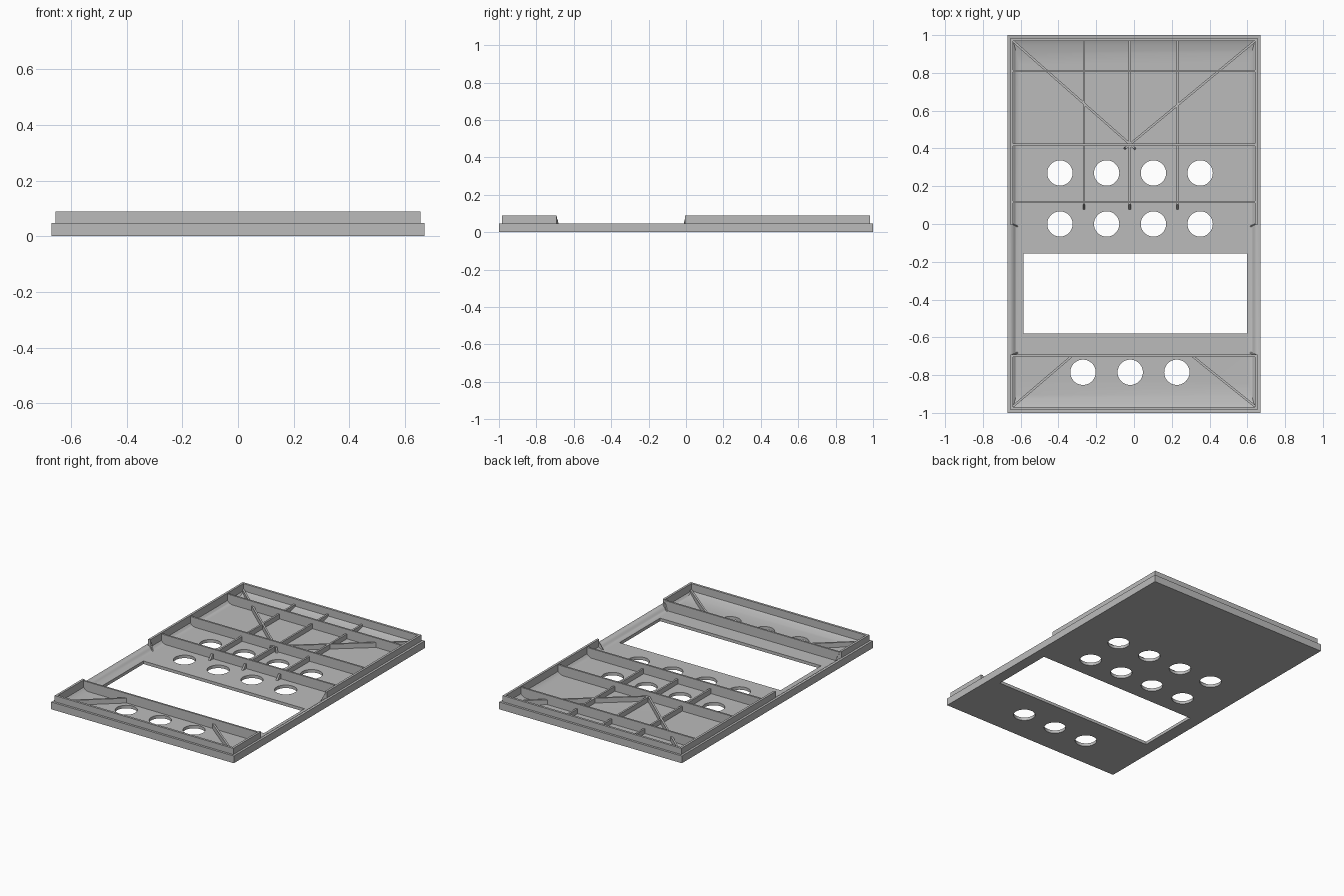
import bpy, bmesh, math
from mathutils import Vector

if "Cube" in bpy.data.objects:
    bpy.data.objects.remove(bpy.data.objects["Cube"])

grey = bpy.data.materials.new("plain grey")
grey.use_nodes = True
COLOUR = (0.5, 0.5, 0.5, 1)
grey.diffuse_color = COLOUR
grey.node_tree.nodes["Principled BSDF"].inputs["Base Color"].default_value = COLOUR

FLOOR, LEDGE, TOP = 0.02, 0.048, 0.089


def finish(name, bm):
    bmesh.ops.recalc_face_normals(bm, faces=bm.faces)
    mesh = bpy.data.meshes.new(name)
    bm.to_mesh(mesh)
    bm.free()
    mesh.materials.append(grey)
    obj = bpy.data.objects.new(name, mesh)
    bpy.context.collection.objects.link(obj)
    return obj


def bar(name, start, end, z0, z1, width=0.012, slope=0.0):
    """Upright strip between two plan points; slope cuts back the top of its far end."""
    a, b = Vector((*start, 0)), Vector((*end, 0))
    along = (b - a).normalized()
    side = Vector((-along.y, along.x, 0)) * width / 2
    bm = bmesh.new()
    rings = []
    for s in (-side, side):
        pts = [a + s, b + s, b + s - along * slope, a + s]
        rings.append([bm.verts.new((p.x, p.y, z)) for p, z in zip(pts, (z0, z0, z1, z1))])
    for ring in rings:
        bm.faces.new(ring)
    for i in range(4):
        j = (i + 1) % 4
        bm.faces.new((rings[0][i], rings[0][j], rings[1][j], rings[1][i]))
    return finish(name, bm)


# Tray: nested rectangles from the underside over the rim and down a fillet to the floor
levels = [(0.67, 1.0, 0), (0.67, 1.0, LEDGE), (0.655, 0.985, LEDGE)]
for i in range(7):
    t = i / 6
    levels.append((0.64 - 0.035 * t, 0.97 - 0.13 * t, FLOOR + 0.02 * (1 - t) ** 2))
bm = bmesh.new()
loops = [[bm.verts.new((sx * x, sy * y, z)) for sx, sy in ((-1, -1), (1, -1), (1, 1), (-1, 1))]
         for x, y, z in levels]
bm.faces.new(loops[0])
bm.faces.new(loops[-1])
for low, high in zip(loops, loops[1:]):
    for i in range(4):
        j = (i + 1) % 4
        bm.faces.new((low[i], low[j], high[j], high[i]))
tray = finish("tray", bm)

# Openings: round holes and one wide window
cutters = []
holes = [(x, y) for y in (0.27, 0) for x in (-0.392, -0.145, 0.103, 0.35)]
holes += [(x, -0.785) for x in (-0.27, -0.02, 0.227)]
for x, y in holes:
    bpy.ops.mesh.primitive_cylinder_add(vertices=48, radius=0.067, depth=0.4, location=(x, y, 0))
    cutters.append(bpy.context.object)
cutters.append(bar("window_cutter", (-0.585, -0.368), (0.597, -0.368), -0.2, 0.2, 0.425))
for cutter in cutters:
    cutter.hide_render = True
    mod = tray.modifiers.new("opening", "BOOLEAN")
    mod.object = cutter
    mod.solver = "EXACT"
bpy.context.view_layer.update()
cut_mesh = bpy.data.meshes.new_from_object(tray.evaluated_get(bpy.context.evaluated_depsgraph_get()))
tray.modifiers.clear()
tray.data = cut_mesh
for cutter in cutters:
    bpy.data.objects.remove(cutter)
bpy.ops.object.select_all(action="DESELECT")
tray.select_set(True)
bpy.context.view_layer.objects.active = tray
bpy.ops.object.shade_smooth_by_angle(angle=math.radians(30))
tray.modifiers.new("even shading", "WEIGHTED_NORMAL").keep_sharp = True

# Raised lip, open along both sides beside the window
LIP = 0.015
for name, y in (("front_lip", -0.9775), ("back_lip", 0.9775)):
    bar(name, (-0.655, y), (0.655, y), 0.02, TOP, LIP)
for side, s in (("right", -1), ("left", 1)):
    x = s * 0.6475
    bar(side + "_back_lip", (x, 0.97), (x, -0.005), 0.02, TOP, LIP)
    bar(side + "_front_lip", (x, -0.97), (x, -0.692), 0.02, TOP, LIP)
    # Small braces at the lip ends
    bar(side + "_back_brace", (x, 0.002), (s * 0.615, -0.014), FLOOR, 0.07, 0.008, 0.025)
    bar(side + "_front_brace", (x, -0.695), (s * 0.615, -0.68), FLOOR, 0.07, 0.008, 0.025)

# Tall cross ribs
for i, y in enumerate((0.81, 0.42, 0.117, -0.697)):
    bar(f"cross_rib_{i + 1}", (-0.645, y), (0.645, y), 0.01, 0.083)

# Low lengthwise ribs with sloped front ends
for i, x in enumerate((-0.265, -0.022, 0.23)):
    bar(f"long_rib_{i + 1}", (x, 0.972), (x, 0.068), 0.01, 0.052, slope=0.035)

# Low diagonal ribs, crossing behind the middle cross rib
for side, s in (("right", -1), ("left", 1)):
    bar(side + "_back_diagonal", (s * 0.64, 0.968), (-0.022 - s * 0.032, 0.395),
        0.01, 0.052, slope=0.012)
    bar(side + "_front_diagonal", (s * 0.64, -0.965), (s * 0.32 - 0.01, -0.7), 0.01, 0.052)
